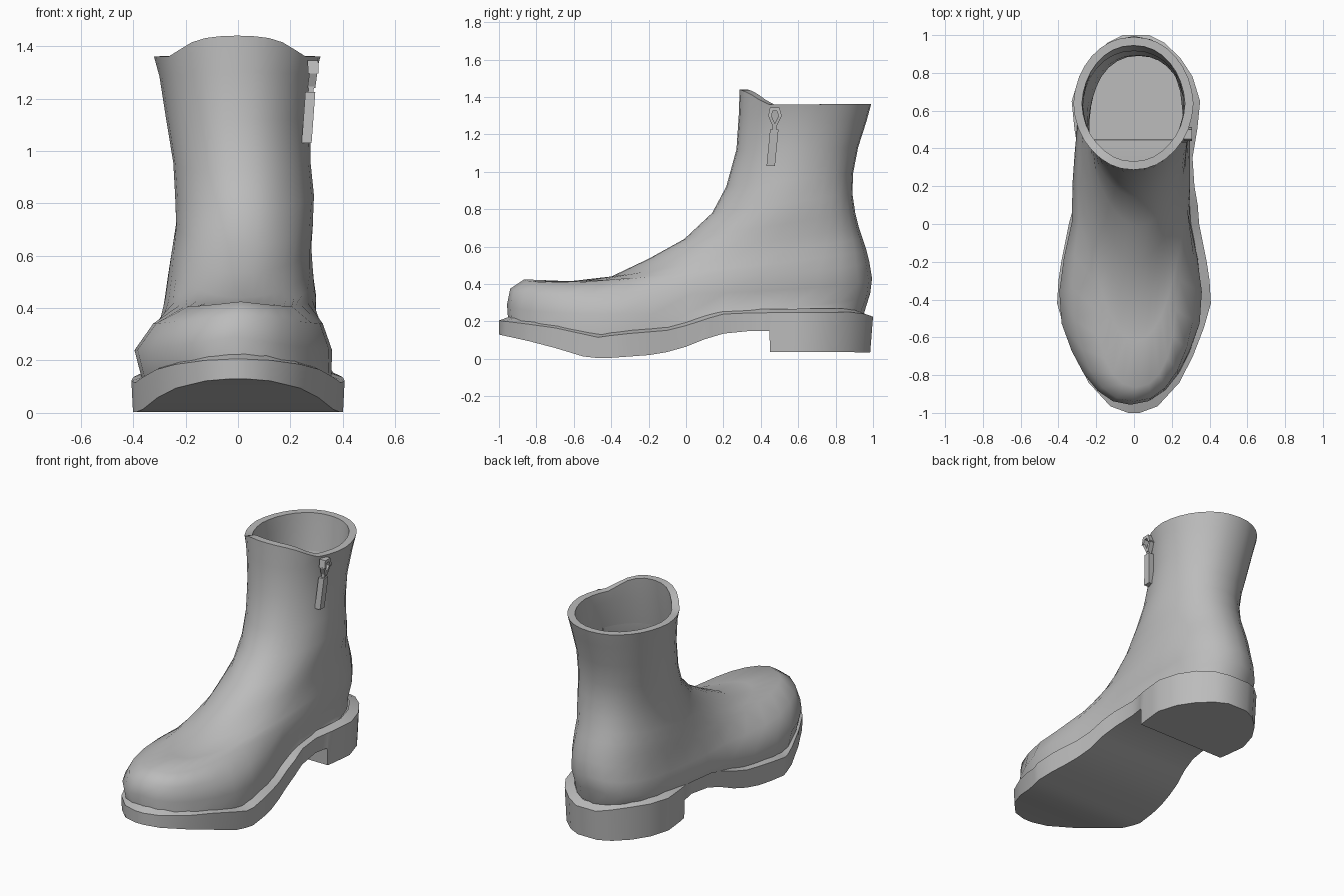
import bpy, math
from mathutils import Vector

cube = bpy.data.objects.get("Cube")
if cube:
    bpy.data.objects.remove(cube, do_unlink=True)

mat = bpy.data.materials.new("grey_leather")
mat.use_nodes = True
GREY = (0.5, 0.5, 0.5, 1.0)
mat.diffuse_color = GREY
mat.node_tree.nodes["Principled BSDF"].inputs["Base Color"].default_value = GREY


def lerp_table(table, v):
    """Linear lookup in a list of (position, value) pairs."""
    if v <= table[0][0]:
        return table[0][1]
    for (a, fa), (b, fb) in zip(table, table[1:]):
        if v <= b:
            return fa + (fb - fa) * (v - a) / (b - a)
    return table[-1][1]


def make_object(name, verts, faces, angle=35):
    mesh = bpy.data.meshes.new(name)
    mesh.from_pydata(verts, [], faces)
    mesh.update()
    obj = bpy.data.objects.new(name, mesh)
    bpy.context.collection.objects.link(obj)
    mesh.materials.append(mat)
    bpy.ops.object.select_all(action='DESELECT')
    obj.select_set(True)
    bpy.context.view_layer.objects.active = obj
    bpy.ops.object.shade_smooth_by_angle(angle=math.radians(angle))
    return obj


def loft(rings):
    """Join equal closed loops into one skin of quads."""
    n = len(rings[0])
    verts = [p for ring in rings for p in ring]
    faces = [(i * n + j, i * n + (j + 1) % n, (i + 1) * n + (j + 1) % n, (i + 1) * n + j)
             for i in range(len(rings) - 1) for j in range(n)]
    return verts, faces


# Sole profiles along y: top height, bottom height, half width
TOP = [(-1, .225), (-.72, .19), (-.47, .135), (-.37, .15), (-.07, .175), (.13, .24),
       (.22, .265), (.93, .27), (1, .245)]
BOTTOM = [(-1, .13), (-.75, .075), (-.57, .015), (-.45, .002), (-.2, .02), (-.05, .045),
          (.1, .105), (.2, .135), (.35, .15), (.446, .148), (.45, .037), (1, .035)]
WIDTH = [(-1, .03), (-.965, .125), (-.84, .24), (-.7, .312), (-.55, .37), (-.42, .407),
         (-.3, .40), (-.2, .385), (0, .345), (.2, .31), (.35, .30), (.5, .325), (.65, .34),
         (.78, .30), (.88, .235), (.96, .15), (1, .07)]

# Sole with welt lip and heel block: outline loops from bottom edge to inner welt edge
stations = sorted({y for y, _ in WIDTH} | {-.47, -.1, .1, .13, .446, .45, .58})
outline = [(y, 1) for y in stations] + [(y, -1) for y in reversed(stations)]
bottom_edge, outer_edge, inner_edge = [], [], []
for y, side in outline:
    cx = .01 * (y > 0)
    w, top, low = (lerp_table(tab, y) for tab in (WIDTH, TOP, BOTTOM))
    bottom_edge.append((cx + side * w * .985, y * (.985 if y > .5 else 1), low))
    outer_edge.append((cx + side * w, y, top - .02))
    inner_edge.append((cx + side * w * .85, y * .945, top))
verts, faces = loft([bottom_edge, outer_edge, inner_edge])
last = len(outline) - 1
faces += [(i, last - i, last - i - 1, i + 1) for i in range(len(stations) - 1)]
make_object("sole_and_heel", verts, faces)

# Upper: tilted rings, (front y, z), (back y, z), sag, centre x, widths front to back
ROWS = [
    ((-.95, .20), (.95, .25), 0, -.005, (.42, .412, .31, .33, .42)),
    ((-.957, .29), (.985, .35), .075, -.018, (.42, .435, .31, .32, .42)),
    ((-.94, .375), (.995, .43), .055, .0, (.41, .365, .292, .32, .42)),
    ((-.865, .425), (.98, .52), .045, .01, (.31, .24, .275, .32, .41)),
    ((-.62, .415), (.965, .58), .02, .01, (.22, .245, .268, .31, .38)),
    ((-.40, .44), (.945, .64), .0, .012, (.20, .235, .263, .30, .35)),
    ((-.20, .535), (.925, .70), .0, .015, (.19, .235, .26, .285, .32)),
    ((-.01, .64), (.905, .78), .0, .025, (.20, .24, .26, .275, .30)),
    ((.14, .78), (.89, .88), .0, .025, (.22, .255, .265, .265, .28)),
    ((.215, .92), (.893, .99), .0, .015, (.24, .255, .262, .265, .275)),
    ((.27, 1.12), (.92, 1.13), .0, .0, (.25, .265, .275, .278, .275)),
    ((.282, 1.30), (.965, 1.27), .0, -.003, (.27, .287, .297, .295, .29)),
    ((.287, 1.36), (.99, 1.362), .0, -.003, (.29, .312, .318, .31, .30)),
]
RAISED_FRONT = [(.287, .08), (.33, .065), (.43, 0)]
COLS = 32
rings = []
for r, (front, back, sag, cx, widths) in enumerate(ROWS):
    table = [(k / 4, w) for k, w in enumerate(widths)]
    ring = []
    for j in range(COLS):
        a = 2 * math.pi * j / COLS
        t = (1 - math.cos(a)) / 2
        s = abs(math.sin(a))
        y = front[0] + (back[0] - front[0]) * t
        z = front[1] + (back[1] - front[1]) * t - sag * s
        if r == 0:
            z = lerp_table(TOP, y) - .025
        if r == len(ROWS) - 1:
            z += lerp_table(RAISED_FRONT, y)
        x = math.copysign(lerp_table(table, t) * s ** .92, math.sin(a))
        ring.append((cx + x, y, z))
    rings.append(ring)


def inset(ring, amount):
    """Pull a ring towards its middle by a fixed distance."""
    mid = sum((Vector(p) for p in ring), Vector()) / len(ring)
    moved = []
    for p in ring:
        d = Vector((mid.x - p[0], mid.y - p[1], 0)).normalized() * amount
        moved.append((p[0] + d.x, p[1] + d.y, p[2]))
    return moved


# Flat rim and a lining that thins out down the shaft
rings += [inset(rings[-1], .045), inset(rings[-2], .03), inset(rings[-3], .004)]
make_object("boot_upper", *loft(rings), angle=55)


def bar(name, start, end, width, depth):
    """Thin box between two points, width along y and depth along x."""
    loops = [[(p[0] + sx * depth / 2, p[1] + sy * width / 2, p[2])
              for sx, sy in ((-1, -1), (1, -1), (1, 1), (-1, 1))] for p in (start, end)]
    verts, faces = loft(loops)
    return make_object(name, verts, faces + [(3, 2, 1, 0), (4, 5, 6, 7)], angle=20)


# Zip slider and pull tab on the left side
bar("zip_pull_tab", (.262, .453, 1.03), (.276, .472, 1.225), .045, .038)
bar("zip_pull_link", (.276, .472, 1.215), (.282, .474, 1.255), .022, .02)
for label, side in (("front", -1), ("back", 1)):
    bar("zip_slider_lower_" + label, (.28, .474, 1.24), (.288, .476 + side * .028, 1.30), .018, .03)
    bar("zip_slider_upper_" + label, (.288, .476 + side * .028, 1.295), (.286, .474 + side * .016, 1.345), .018, .04)
bar("zip_slider_bridge", (.286, .474, 1.325), (.286, .474, 1.345), .05, .04)
